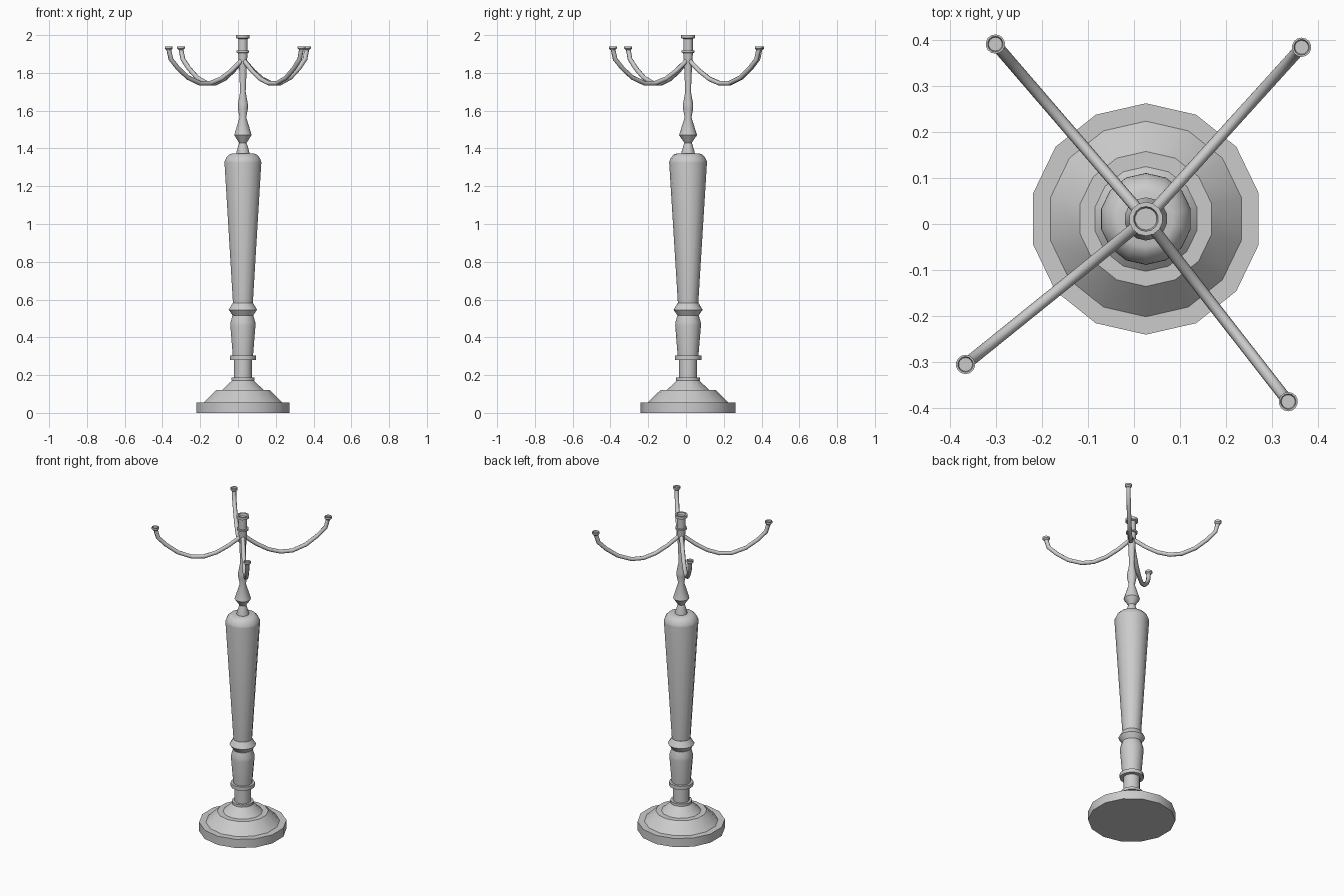
import bpy, bmesh, math
from mathutils import Vector

if "Cube" in bpy.data.objects:
    bpy.data.objects.remove(bpy.data.objects["Cube"])

CX, CY = 0.026, 0.011   # axis of the turned stand


def smooth(ob, angle=35):
    bpy.ops.object.select_all(action='DESELECT')
    ob.select_set(True)
    bpy.context.view_layer.objects.active = ob
    bpy.ops.object.shade_smooth_by_angle(angle=math.radians(angle))


def lathe(name, profile, x=CX, y=CY, sides=14):
    """Turn a (radius, height) profile into a capped solid."""
    bm = bmesh.new()
    rings = []
    for r, z in profile:
        rings.append([bm.verts.new((x + r * math.cos(a), y + r * math.sin(a), z))
                      for a in (math.pi / 2 + math.tau * i / sides for i in range(sides))])
    for lo, hi in zip(rings, rings[1:]):
        for i in range(sides):
            j = (i + 1) % sides
            bm.faces.new((lo[i], lo[j], hi[j], hi[i]))
    bm.faces.new(rings[0][::-1])
    bm.faces.new(rings[-1])
    me = bpy.data.meshes.new(name)
    bm.to_mesh(me)
    bm.free()
    ob = bpy.data.objects.new(name, me)
    bpy.context.collection.objects.link(ob)
    smooth(ob)
    return ob


def tube(name, points, radius):
    """Sweep a round bar along points."""
    cu = bpy.data.curves.new(name, 'CURVE')
    cu.dimensions = '3D'
    cu.bevel_depth = radius
    cu.bevel_resolution = 2
    cu.use_fill_caps = True
    sp = cu.splines.new('POLY')
    sp.points.add(len(points) - 1)
    for p, co in zip(sp.points, points):
        p.co = (*co, 1)
    ob = bpy.data.objects.new(name, cu)
    bpy.context.collection.objects.link(ob)
    bpy.ops.object.select_all(action='DESELECT')
    ob.select_set(True)
    bpy.context.view_layer.objects.active = ob
    bpy.ops.object.convert(target='MESH')
    smooth(bpy.context.view_layer.objects.active, 50)


# stepped foot
lathe("base", [(0.252, 0), (0.252, 0.055), (0.213, 0.055), (0.147, 0.12),
               (0.114, 0.12), (0.055, 0.175)])

# lower stem with collars
lathe("lower_stem", [(0.063, 0.172), (0.063, 0.187), (0.048, 0.187), (0.048, 0.28),
                     (0.07, 0.28), (0.07, 0.303), (0.055, 0.303), (0.068, 0.46),
                     (0.067, 0.48), (0.057, 0.515)])
lathe("stem_ring", [(0.055, 0.515), (0.077, 0.546), (0.055, 0.582)])

# tall tapering column with rounded shoulder
lathe("column", [(0.054, 0.582), (0.1, 1.325), (0.099, 1.333), (0.09, 1.352),
                 (0.075, 1.368), (0.06, 1.373)])

# turned upper spindle
lathe("spindle", [(0.036, 1.37), (0.034, 1.385), (0.02, 1.43), (0.047, 1.47),
                  (0.046, 1.475), (0.018, 1.565), (0.027, 1.61), (0.027, 1.635),
                  (0.015, 1.70), (0.022, 1.86), (0.026, 1.905)])

# centre candle holder
lathe("centre_holder", [(0.026, 1.905), (0.034, 1.908), (0.034, 1.918), (0.025, 1.918),
                        (0.025, 1.98), (0.037, 1.984), (0.037, 2.0), (0.027, 2.0),
                        (0.024, 1.985)])

# four curved arms, each with a small candle cup
tips = [(0.365, 0.385), (-0.302, 0.392), (-0.367, -0.306), (0.336, -0.387)]
arm_path = [(0.0, 1.875), (0.04, 1.857), (0.16, 1.81), (0.30, 1.768), (0.44, 1.745), (0.58, 1.745),
            (0.74, 1.775), (0.875, 1.825), (0.97, 1.873), (1.0, 1.927)]
for n, (tx, ty) in enumerate(tips, 1):
    tube(f"arm_{n}", [Vector((CX + (tx - CX) * t, CY + (ty - CY) * t, z))
                      for t, z in arm_path], 0.0125)
    lathe(f"arm_cup_{n}", [(0.012, 1.92), (0.021, 1.929), (0.021, 1.941),
                           (0.017, 1.941), (0.015, 1.933)], tx, ty)
